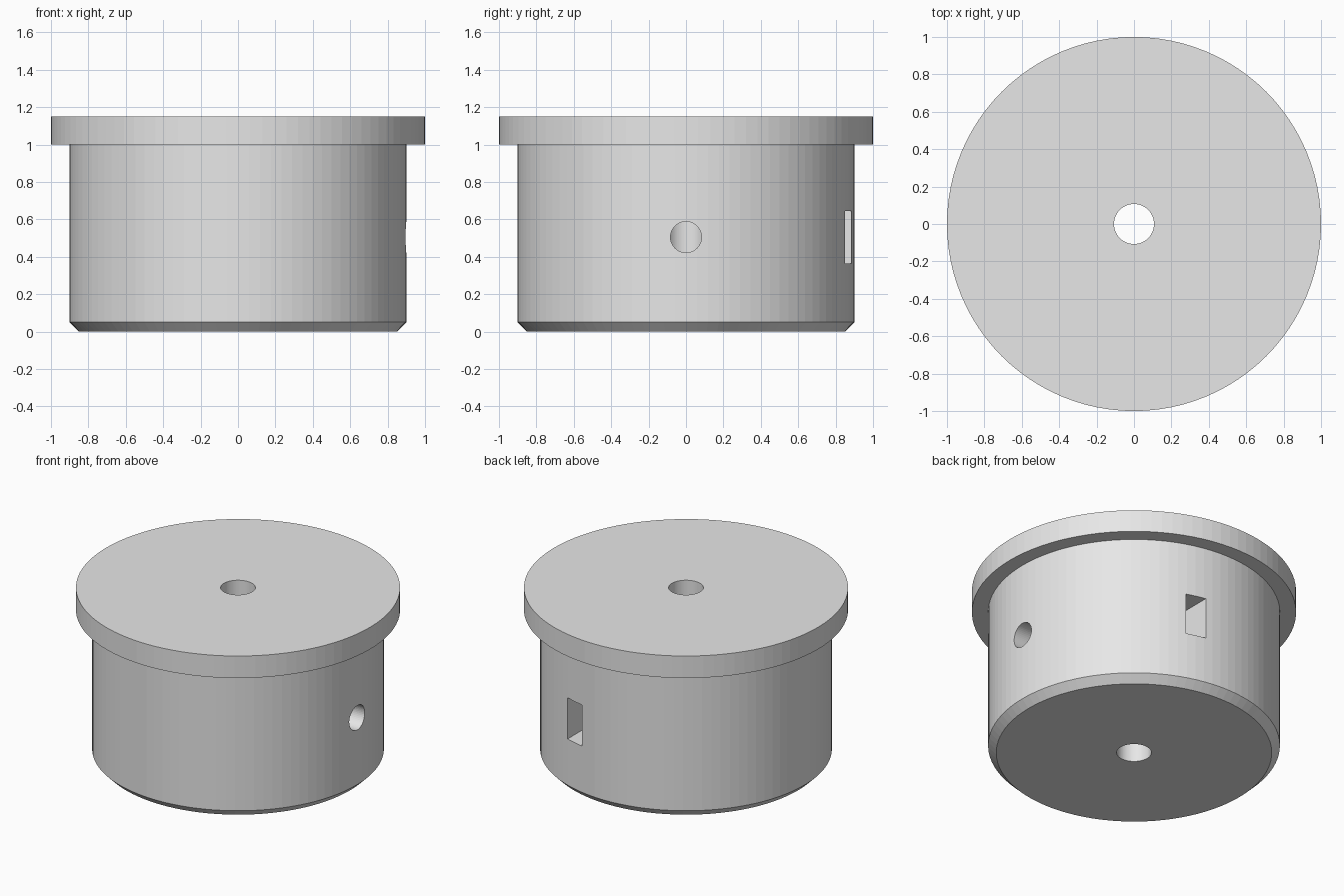
import bpy, bmesh, math
from mathutils import Matrix

cube = bpy.data.objects.get("Cube")
if cube:
    bpy.data.objects.remove(cube, do_unlink=True)

SEGMENTS = 96
HOLE_Z = 0.505

grey = bpy.data.materials.new("plain_grey")
grey.use_nodes = True
grey.diffuse_color = (0.8, 0.8, 0.8, 1)
grey.node_tree.nodes["Principled BSDF"].inputs["Base Color"].default_value = grey.diffuse_color


def add_object(name, bm):
    bmesh.ops.recalc_face_normals(bm, faces=bm.faces)
    mesh = bpy.data.meshes.new(name)
    bm.to_mesh(mesh)
    bm.free()
    mesh.materials.append(grey)
    obj = bpy.data.objects.new(name, mesh)
    bpy.context.collection.objects.link(obj)
    return obj


def lathe(name, profile):
    """Revolve a closed (radius, height) profile around z."""
    bm = bmesh.new()
    rings = []
    for i in range(SEGMENTS):
        a = math.tau * i / SEGMENTS
        rings.append([bm.verts.new((r * math.cos(a), r * math.sin(a), z)) for r, z in profile])
    for i, ring in enumerate(rings):
        nxt = rings[(i + 1) % SEGMENTS]
        for j in range(len(profile)):
            k = (j + 1) % len(profile)
            bm.faces.new((ring[j], nxt[j], nxt[k], ring[k]))
    return add_object(name, bm)


def cut(target, cutter):
    cutter.hide_render = True
    cutter.hide_set(True)
    mod = target.modifiers.new(cutter.name, 'BOOLEAN')
    mod.operation = 'DIFFERENCE'
    mod.solver = 'EXACT'
    mod.object = cutter


# Flanged body with chamfered foot and a bore right through
BORE = 0.107
body = lathe("flanged_knob_body", [
    (BORE, 0), (0.85, 0), (0.9, 0.05), (0.9, 1.0),
    (1.0, 1.0), (1.0, 1.15), (BORE, 1.15)])

# Set screw hole from the left side into the bore
bm = bmesh.new()
bmesh.ops.create_cone(bm, cap_ends=True, segments=48, radius1=0.083, radius2=0.083, depth=1.0,
                      matrix=Matrix.Translation((0.5, 0, HOLE_Z)) @ Matrix.Rotation(math.pi / 2, 4, 'Y'))
cut(body, add_object("screw_hole_cutter", bm))

# Nut slot from the back, crossing the screw hole
bm = bmesh.new()
bmesh.ops.create_cube(bm, size=1, matrix=Matrix.Translation((0.23, 0.43, HOLE_Z))
                      @ Matrix.Diagonal((0.132, 1.14, 0.28, 1)))
cut(body, add_object("nut_slot_cutter", bm))
